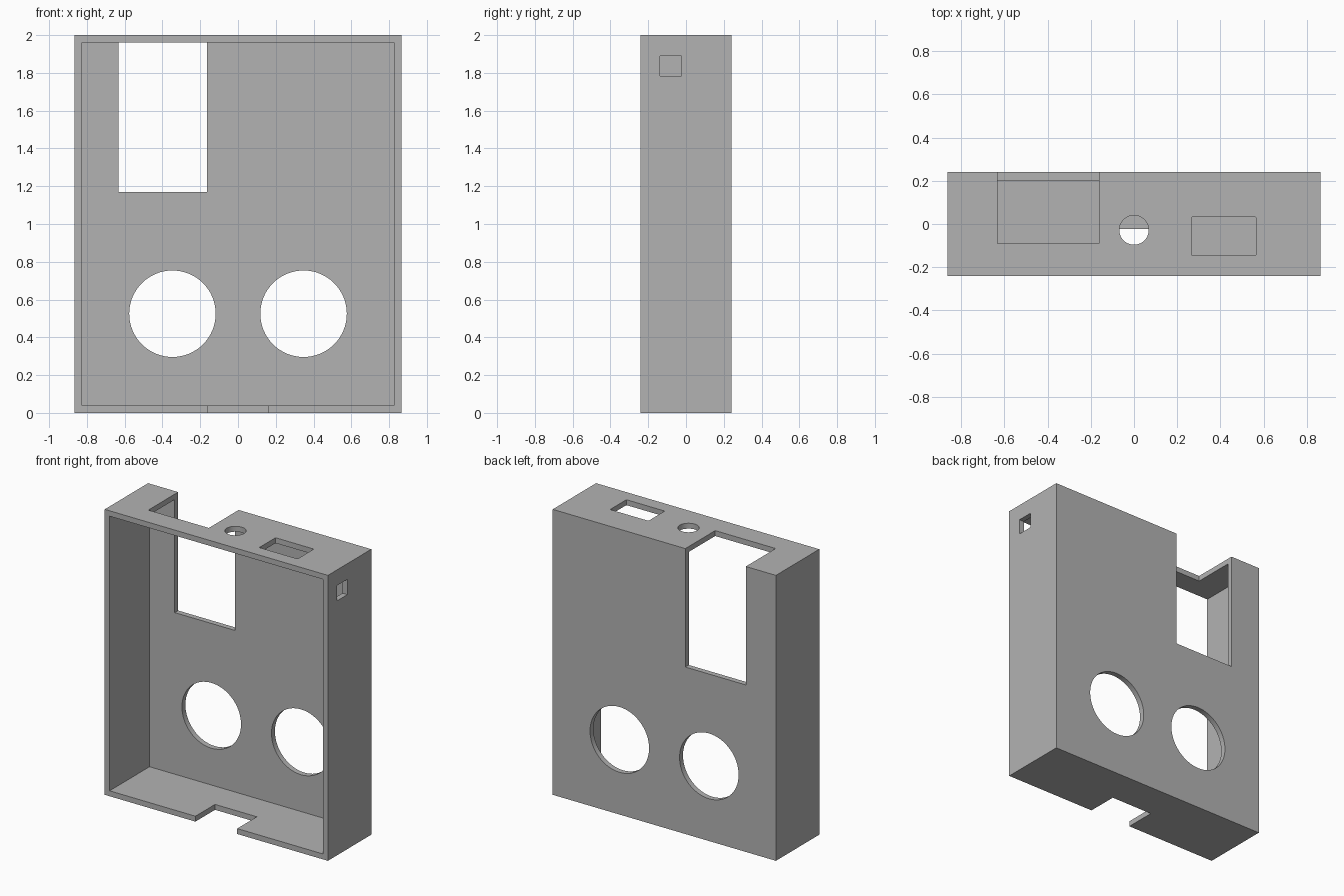
import bpy
import math

cube = bpy.data.objects.get("Cube")
if cube:
    bpy.data.objects.remove(cube, do_unlink=True)

W, D, H, T = 0.865, 0.24, 2.0, 0.038   # half width, half depth, height, wall

grey = bpy.data.materials.new("plain_grey")
grey.use_nodes = True
colour = (0.45, 0.45, 0.45, 1)
grey.diffuse_color = colour
grey.node_tree.nodes["Principled BSDF"].inputs["Base Color"].default_value = colour


def box(name, x, y, z):
    """Box spanning the given (low, high) ranges."""
    spans = (x, y, z)
    bpy.ops.mesh.primitive_cube_add(size=1, location=[sum(s) / 2 for s in spans])
    ob = bpy.context.object
    ob.name = name
    ob.scale = [s[1] - s[0] for s in spans]
    bpy.ops.object.transform_apply(location=True, rotation=True, scale=True)
    ob.data.materials.append(grey)
    return ob


def cylinder(name, radius, depth, location, tilt=0):
    bpy.ops.mesh.primitive_cylinder_add(vertices=64, radius=radius, depth=depth,
                                        location=location, rotation=(tilt, 0, 0))
    ob = bpy.context.object
    ob.name = name
    ob.data.materials.append(grey)
    return ob


# Outer shell
case = box("enclosure_shell", (-W, W), (-D, D), (0, H))

# Hollow interior, open at the front
cutters = [box("interior_cutter", (T - W, W - T), (-D - 0.1, D - T), (T, H - T))]

# Slot through the top wall and the upper back wall
cutters.append(box("slot_cutter", (-0.632, -0.163), (-0.09, D + 0.1), (1.17, H + 0.1)))

# Notch at the front of the floor
cutters.append(box("floor_notch_cutter", (-0.162, 0.162), (-D - 0.1, -0.023), (-0.1, 0.1)))

# Two round openings in the back wall
for side in (-1, 1):
    cutters.append(cylinder("round_opening_cutter", 0.229, 0.2,
                            (side * 0.347, D, 0.525), math.pi / 2))

# Round and rectangular ports in the top wall
cutters.append(cylinder("round_port_cutter", 0.068, 0.2, (0, -0.028, H)))
port = box("rectangular_port_cutter", (0.268, 0.565), (-0.147, 0.033), (H - 0.1, H + 0.1))
bevel = port.modifiers.new("soft_corners", "BEVEL")
bevel.width = 0.005
bevel.segments = 2
cutters.append(port)

# Small square port in the left wall
cutters.append(box("side_port_cutter", (W - 0.1, W + 0.1), (-0.137, -0.025), (1.783, 1.89)))

# Cut every opening, then discard the cutters
bpy.ops.object.select_all(action="DESELECT")
bpy.context.view_layer.objects.active = case
case.select_set(True)
for cutter in cutters:
    cutter.hide_render = True
    cut = case.modifiers.new(cutter.name, "BOOLEAN")
    cut.operation = "DIFFERENCE"
    cut.solver = "EXACT"
    cut.object = cutter
    bpy.ops.object.modifier_apply(modifier=cut.name)
for cutter in cutters:
    bpy.data.objects.remove(cutter, do_unlink=True)

bpy.ops.object.shade_smooth_by_angle(angle=math.radians(30))
